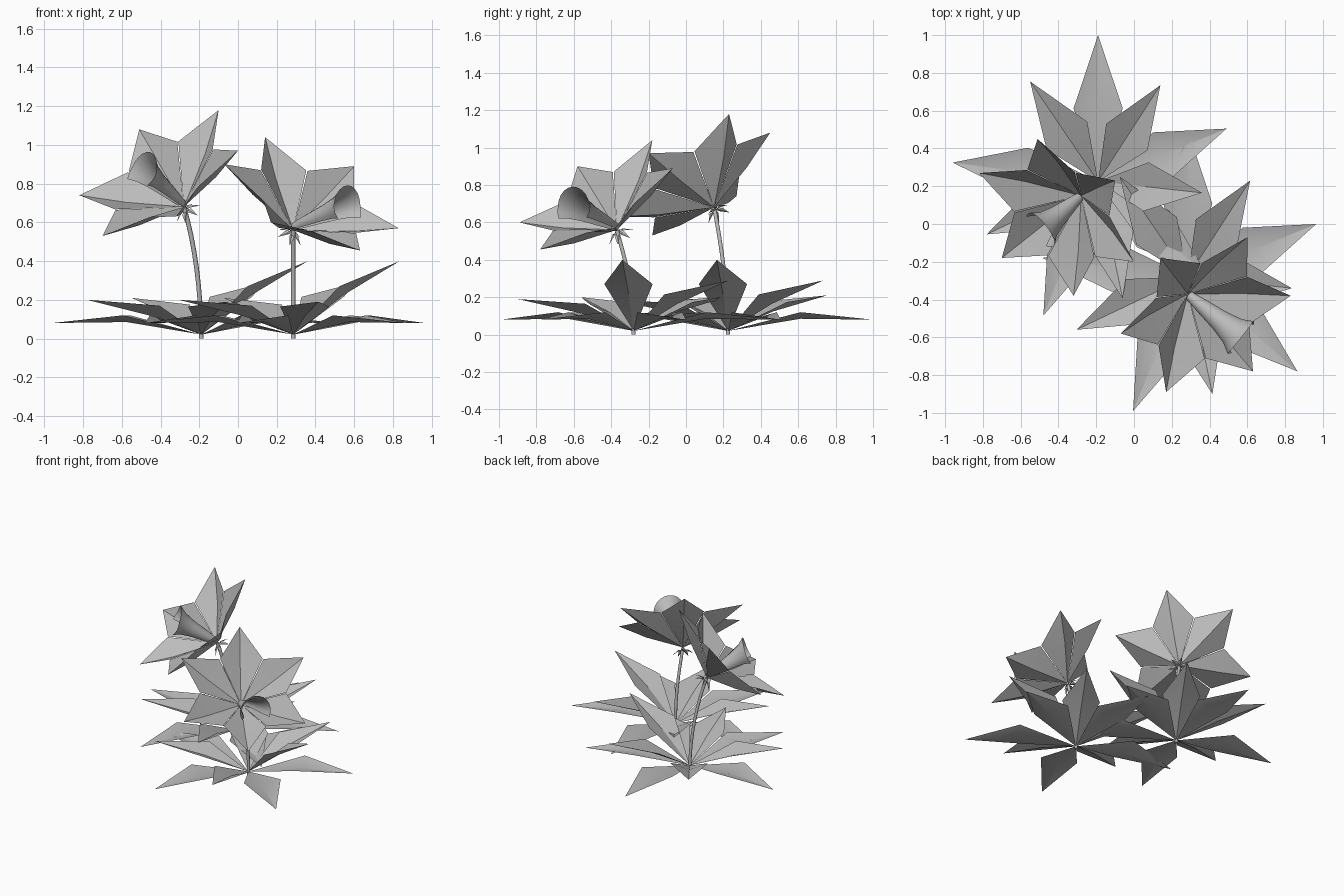
import bpy, math
from mathutils import Vector as V

if "Cube" in bpy.data.objects:
    bpy.data.objects.remove(bpy.data.objects["Cube"])

grey = bpy.data.materials.new("soft_grey")
grey.diffuse_color = (0.5, 0.5, 0.5, 1)
grey.use_nodes = True
grey.node_tree.nodes["Principled BSDF"].inputs["Base Color"].default_value = grey.diffuse_color


def add_mesh(name, verts, faces, angle=30):
    me = bpy.data.meshes.new(name)
    me.from_pydata([tuple(v) for v in verts], [], faces)
    me.materials.append(grey)
    ob = bpy.data.objects.new(name, me)
    bpy.context.collection.objects.link(ob)
    bpy.ops.object.select_all(action='DESELECT')
    ob.select_set(True)
    bpy.context.view_layer.objects.active = ob
    bpy.ops.object.shade_smooth_by_angle(angle=math.radians(angle))
    return ob


def add_blades(name, blades):
    """Each blade is a folded kite: base, left, rib, right, tip."""
    verts, faces = [], []
    for b in blades:
        n = len(verts)
        verts += b
        faces += [(n, n + 2, n + 1), (n + 1, n + 2, n + 4),
                  (n, n + 3, n + 2), (n + 2, n + 3, n + 4)]
    return add_mesh(name, verts, faces)


# Leaf tips relative to the plant base: five long low, five short raised
LEAVES = [(0, .775, .08), (-.77, .10, .08), (.68, .28, .08), (-.29, -.71, .08), (.58, -.50, .08),
          (-.36, .53, .21), (.33, .51, .29), (.55, -.06, .40), (.13, -.62, .19), (-.59, -.28, .20)]


def leaf(base, tip):
    tip = V(tip)
    flat = V((tip.x, tip.y, 0))
    side = V((-tip.y, tip.x, 0)).normalized() * 0.13
    low = tip.z < 0.1
    rib = flat * (0.5 if low else 0.46)
    rib.z = 0.085 if low else tip.z * 0.5 + 0.02
    lift = V((0, 0, 0.035 if low else 0.05))
    start = base + V((0, 0, 0.02))
    return [start, base + rib + side + lift, base + rib, base + rib - side + lift, base + tip]


def add_stem(name, start, bend, end):
    cu = bpy.data.curves.new(name, 'CURVE')
    cu.dimensions = '3D'
    cu.bevel_depth = 0.012
    cu.bevel_resolution = 1
    cu.use_fill_caps = True
    cu.resolution_u = 8
    sp = cu.splines.new('BEZIER')
    sp.bezier_points.add(1)
    a, b = sp.bezier_points
    a.co, b.co = start, end
    a.handle_left, a.handle_right = start - V((0, 0, .1)), start + V((0, 0, .25))
    b.handle_left, b.handle_right = bend, end + (end - bend)
    cu.materials.append(grey)
    bpy.context.collection.objects.link(bpy.data.objects.new(name, cu))


def add_trumpet(name, centre, along, opening):
    """Rolled lip that flares towards its mouth and stays open on one side."""
    d = along.normalized()
    o = (opening - d * opening.dot(d)).normalized()
    s = d.cross(o)
    verts, faces, n = [], [], 14
    rows = [(0.0, .025), (.3, .042), (.6, .058), (.85, .08), (1.0, .11)]
    for t, r in rows:
        for i in range(n + 1):
            a = math.radians(60 + 240 * i / n)
            reach = t * (1 + 0.10 * max(0, -math.cos(a)) * t)
            verts.append(centre + along * reach + (o * math.cos(a) + s * math.sin(a)) * r)
    for j in range(len(rows) - 1):
        for i in range(n):
            k = j * (n + 1) + i
            faces.append((k, k + 1, k + n + 2, k + n + 1))
    add_mesh(name, verts, faces, 60)


def add_flower(side, centre, tips, along, opening):
    tips = [V(t) - centre for t in tips]
    axis = sum(tips, V()).normalized()
    blades = []
    # Petals: neighbouring shoulders almost touch
    for i, t in enumerate(tips):
        before, after = tips[i - 1], tips[(i + 1) % 6]
        left, right = [(t * .51 + q * .49) * .71 + axis * .025 for q in (before, after)]
        blades.append([centre, centre + left, centre + t * .57 - axis * .015,
                       centre + right, centre + t])
    add_blades(side + "_petals", blades)
    add_trumpet(side + "_trumpet", centre + axis * .02, along, opening)
    # Small pointed sepals below the petals
    sepals = []
    for i, t in enumerate(tips):
        out = ((t + tips[(i + 1) % 6]) / 2)
        out = (out - axis * out.dot(axis)).normalized()
        w = axis.cross(out) * .014
        start = centre - axis * .02
        rib = start + out * .035
        sepals.append([start, rib + w, rib - axis * .006, rib - w,
                       start + out * .075 - axis * .03])
    add_blades(side + "_sepals", sepals)


# Left plant
base = V((-.19, .225, 0))
centre = V((-.28, .15, .68))
add_blades("left_leaves", [leaf(base, t) for t in LEAVES])
add_stem("left_stem", base, V((-.225, .185, .50)), centre)
add_flower("left", centre,
           [(-.51, .45, 1.08), (-.10, .23, 1.18), (0, -.20, .97),
            (-.32, -.38, .63), (-.70, -.18, .53), (-.82, .27, .74)],
           V((-.20, -.17, .16)), V((-.6, -.3, -.5)))

# Right plant
base = V((.285, -.28, 0))
centre = V((.285, -.37, .56))
add_blades("right_leaves", [leaf(base, t) for t in LEAVES])
add_stem("right_stem", base, V((.285, -.32, .38)), centre)
add_flower("right", centre,
           [(.14, -.18, 1.04), (.60, -.07, .89), (.83, -.38, .57),
            (.63, -.78, .455), (.17, -.89, .60), (-.07, -.58, .90)],
           V((.27, -.22, .10)), V((.3, -.2, -1)))
